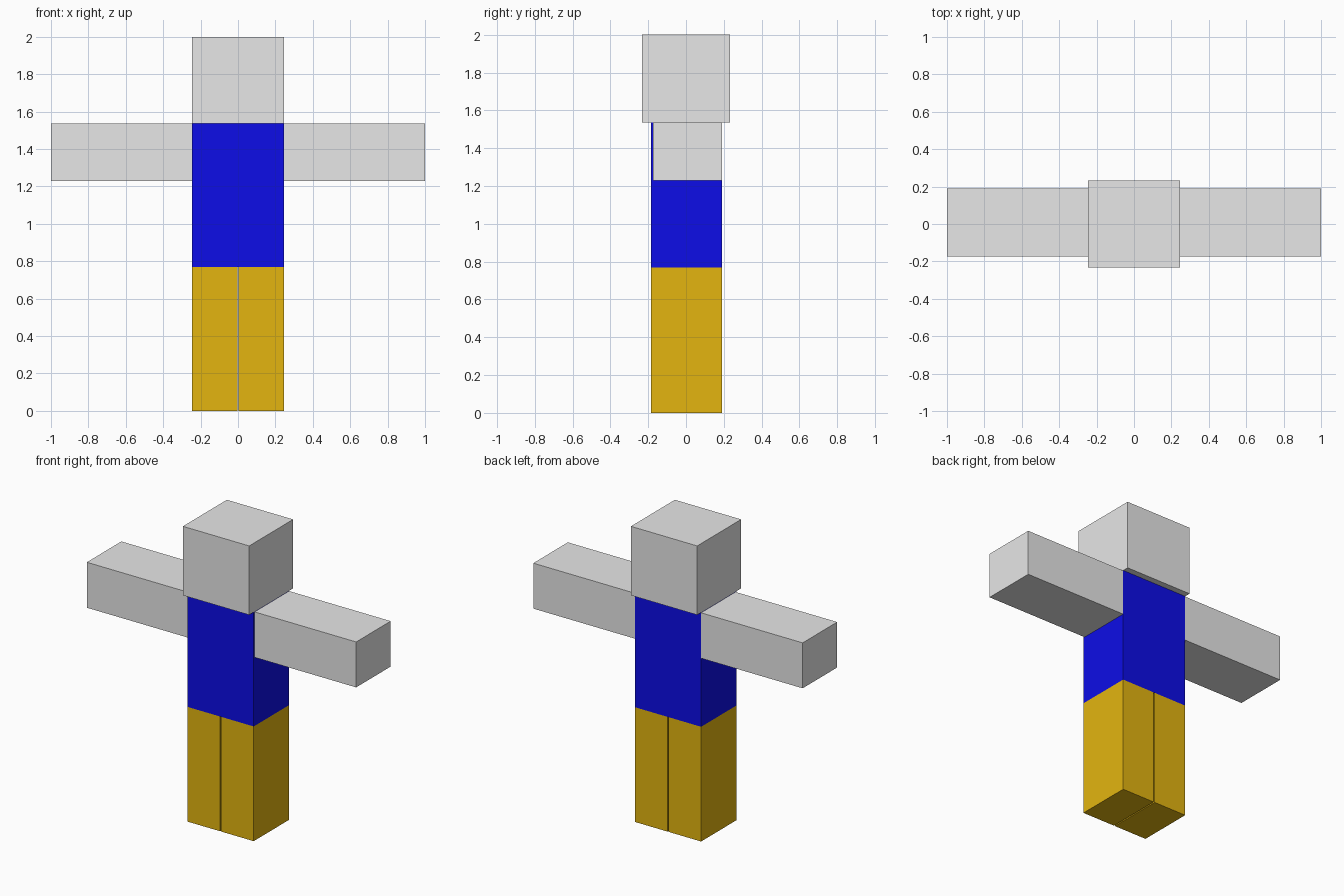
import bpy

if "Cube" in bpy.data.objects:
    bpy.data.objects.remove(bpy.data.objects["Cube"])


def material(name, rgb):
    m = bpy.data.materials.new(name)
    m.diffuse_color = (*rgb, 1.0)
    m.use_nodes = True
    m.node_tree.nodes["Principled BSDF"].inputs["Base Color"].default_value = m.diffuse_color
    return m


grey = material("light grey", (0.8, 0.8, 0.8))
blue = material("blue", (0.004, 0.004, 0.8))
yellow = material("golden yellow", (0.77, 0.46, 0.005))


def box(name, lo, hi, mat):
    """Axis-aligned box between two corners."""
    bpy.ops.mesh.primitive_cube_add(size=1)
    ob = bpy.context.object
    ob.name = name
    for v in ob.data.vertices:
        v.co = [(h if c > 0 else l) for c, l, h in zip(v.co, lo, hi)]
    ob.data.materials.append(mat)
    return ob


W = 0.246            # half width of head and torso
HIP, SHOULDER = 0.77, 1.537

# Head and torso
box("head", (-W, -0.233, SHOULDER), (W, 0.233, 2.0), grey)
box("torso", (-W, -0.185, HIP), (W, 0.191, SHOULDER), blue)

# Arms and legs, one pair per side
for side, s in (("left", -1), ("right", 1)):
    x0, x1 = sorted((s * W, s * 1.0))
    box(side + "_arm", (x0, -0.175, 1.23), (x1, 0.191, 1.535), grey)
    x0, x1 = sorted((s * 0.004, s * W))
    box(side + "_leg", (x0, -0.185, 0.0), (x1, 0.191, HIP), yellow)
